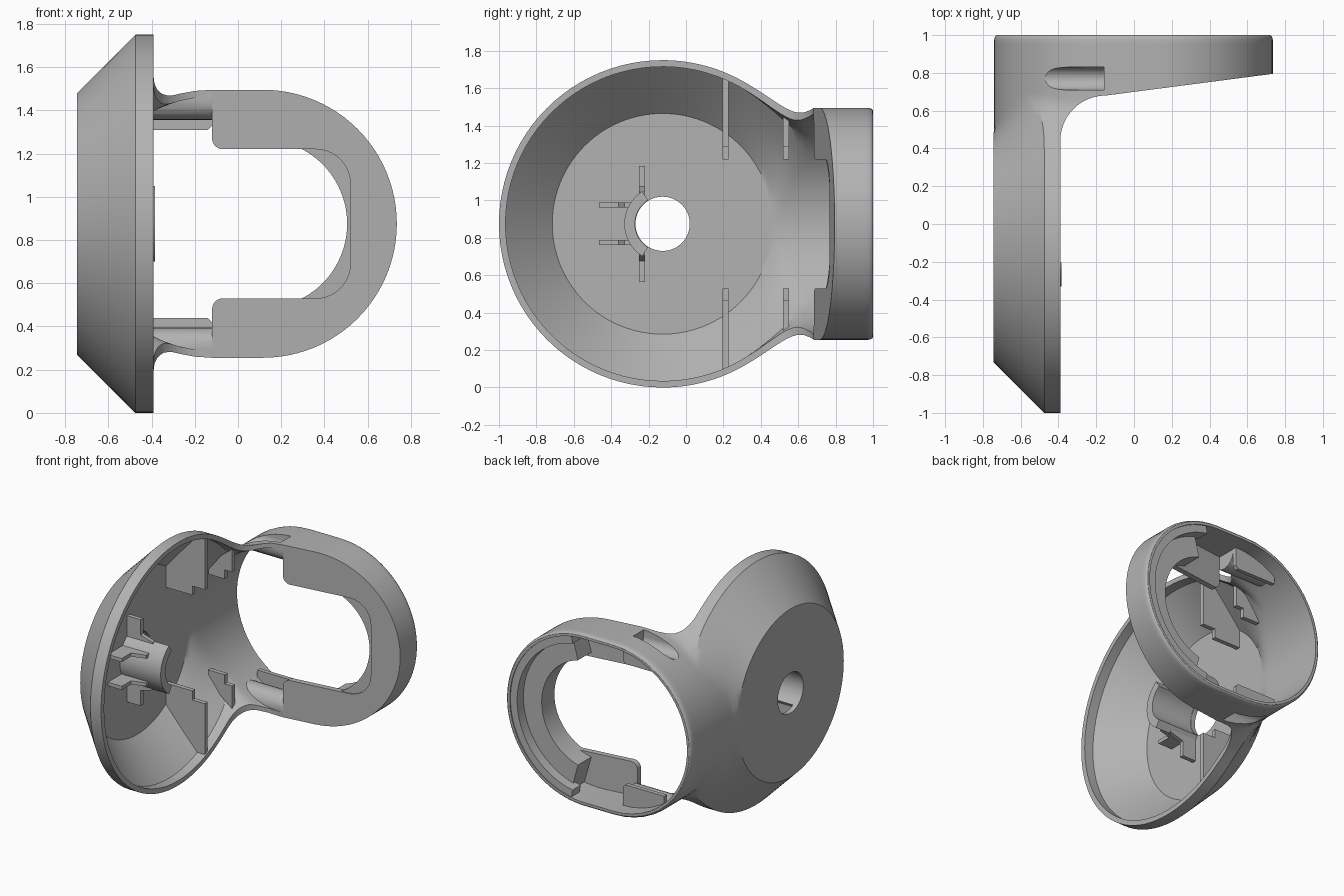
import bpy, bmesh, math

if "Cube" in bpy.data.objects:
    bpy.data.objects.remove(bpy.data.objects["Cube"])

YC, ZC = -0.125, 0.875          # bowl axis
XL, XR, YB = -0.12, 0.115, 1.0  # ring end centres, back plane

grey = bpy.data.materials.new("plain_grey")
grey.diffuse_color = (0.45, 0.45, 0.45, 1)
grey.use_nodes = True
grey.node_tree.nodes["Principled BSDF"].inputs["Base Color"].default_value = grey.diffuse_color


def finish(name, bm):
    bmesh.ops.remove_doubles(bm, verts=bm.verts, dist=1e-5)
    bmesh.ops.recalc_face_normals(bm, faces=bm.faces)
    me = bpy.data.meshes.new(name)
    bm.to_mesh(me)
    bm.free()
    me.materials.append(grey)
    ob = bpy.data.objects.new(name, me)
    bpy.context.collection.objects.link(ob)
    return ob


def prism(name, pts, axis, lo, hi):
    """Extrude a 2D outline along an axis; lo/hi may depend on the first coordinate."""
    place = {'x': lambda u, v, t: (t, u, v), 'y': lambda u, v, t: (u, t, v),
             'z': lambda u, v, t: (u, v, t)}[axis]
    bm = bmesh.new()
    ends = []
    for e in (lo, hi):
        ends.append([bm.verts.new(place(u, v, e(u) if callable(e) else e)) for u, v in pts])
        bm.faces.new(ends[-1])
    n = len(pts)
    for i in range(n):
        j = (i + 1) % n
        bm.faces.new((ends[0][i], ends[0][j], ends[1][j], ends[1][i]))
    return finish(name, bm)


def arc(cx, cy, r, a0, a1, n):
    return [(cx + r * math.cos(math.radians(a0 + (a1 - a0) * i / n)),
             cy + r * math.sin(math.radians(a0 + (a1 - a0) * i / n))) for i in range(n + 1)]


def activate(ob):
    bpy.ops.object.select_all(action='DESELECT')
    ob.select_set(True)
    bpy.context.view_layer.objects.active = ob


def boolean(ob, cutter, op='DIFFERENCE'):
    m = ob.modifiers.new("cut", 'BOOLEAN')
    m.operation, m.object, m.solver = op, cutter, 'EXACT'
    activate(ob)
    bpy.ops.object.modifier_apply(modifier=m.name)
    bpy.data.objects.remove(cutter)


def smooth(ob):
    activate(ob)
    bpy.ops.object.shade_smooth_by_angle(angle=math.radians(30))


def section(y, xd, rd, rr, rt, inset=0.0):
    """Upper half outline (x, h) of the blended bowl and ring tube at depth y."""
    dy = y - YC
    def exit_radius(a):
        def inside(r):
            x, h = XL - r * math.cos(a), r * math.sin(a)
            return x >= xd - 1e-9 and math.hypot(dy, h) <= min(rr, rd + x - xd)
        if not inside(0):
            return 0
        lo, hi = 0, 1.5
        for _ in range(32):
            mid = (lo + hi) / 2
            lo, hi = (mid, hi) if inside(mid) else (lo, mid)
        return lo
    half = lambda r: math.sqrt(max(r * r - dy * dy, 0))
    a1 = max(math.atan2(half(rd), XL - xd), math.radians(12))
    a2 = max(math.atan2(half(rr), XL - (xd + rr - rd)), math.radians(45))
    angles = ([a1 * i / 9 for i in range(9)] + [a1 + (a2 - a1) * i / 8 for i in range(8)]
              + [a2 + (math.pi / 2 - a2) * i / 6 for i in range(7)])
    fade = min(1, max(0, (y - YC) / 0.35))
    pts = []
    for a in angles:
        b, k = exit_radius(a), 0.2 * math.sin(a) * fade + 1e-6
        r = max(b, rt) + max(k - abs(b - rt), 0) ** 2 / (4 * k)
        r = min(r, (XL - xd) / max(math.cos(a), 1e-6)) - inset
        pts.append((XL - r * math.cos(a), r * math.sin(a)))
    h = pts[-1][1]
    for i in range(25):
        t = math.pi / 2 * i / 24
        pts.append((XR + (rt - inset) * math.sin(t), h * math.cos(t) if i < 24 else 0))
    return pts


def body_solid(name, dims, ys):
    bm = bmesh.new()
    def skin(rows, closed):
        vs = [[bm.verts.new(p) for p in r] for r in rows]
        n = len(vs[0])
        for r, s in zip(vs, vs[1:]):
            for i in range(n if closed else n - 1):
                j = (i + 1) % n
                bm.faces.new((r[i], r[j], s[j], s[i]))
        return vs
    # round half of the bowl
    prof = section(YC, *dims)
    skin([[(x, YC - h * math.sin(math.pi * k / 48), ZC + h * math.cos(math.pi * k / 48))
           for x, h in prof] for k in range(49)], False)
    # neck and ring half
    rows = []
    for y, inset in ys:
        p = section(y, *dims, inset)
        rows.append([(x, y, ZC + h) for x, h in p] + [(x, y, ZC - h) for x, h in p[-2:0:-1]])
    bm.faces.new(skin(rows, True)[-1])
    return finish(name, bm)


# Hollow bowl that flows into the ring
N = 44
ys = lambda end: [(YC + (end - YC) * i / N, 0) for i in range(N + 1)]
body = body_solid("bowl_and_ring", (-0.745, 0.605, 0.875, 0.62),
                  ys(0.975) + [(0.988, 0.003), (0.996, 0.008), (YB, 0.014)])
cavity = body_solid("cavity", (-0.71, 0.59, 0.84, 0.588), ys(1.03))
for s in (1, -1):   # pin channel bulges left inside
    boolean(cavity, prism("bulge", arc(0.77, ZC + s * 0.57, 0.09, 0, 345, 23), 'x', -0.62, -0.121))
boolean(body, cavity)

# Side profile trimming: open bowl front, fillet, sloping ring front
front = lambda x: 0.795 + 0.13 * (x - 0.735)
trim = ([(-0.9, -1.2), (-0.39, -1.2)] + arc(-0.15, 0.44, 0.24, 180, 90, 16)
        + [(0.95, front(0.95)), (0.95, 1.2), (-0.9, 1.2)])
boolean(body, prism("trim", trim, 'z', -0.3, 2.1), 'INTERSECT')

# Pin channels and the axle hole
for s in (1, -1):
    slot = arc(0.77, ZC + s * 0.57, 0.06, 180, 180 + s * 180, 16)
    slot += [(0.83, ZC + s * 0.8), (0.71, ZC + s * 0.8)]
    boolean(body, prism("slot", slot, 'x', -0.62, -0.16))
boolean(body, prism("axle_hole", arc(YC, ZC, 0.145, 0, 352.5, 47), 'x', -0.9, -0.6))
smooth(body)

# Front plate of the ring with its rounded opening
outer = [(-0.12, ZC - 0.605)] + arc(XR, ZC, 0.605, -90, 90, 40) + [(-0.12, ZC + 0.605)]
opening = (arc(-0.07, ZC + 0.395, 0.05, 180, 270, 6) + arc(0.36, ZC + 0.185, 0.16, 90, 0, 10)
           + arc(0.36, ZC - 0.185, 0.16, 0, -90, 10) + arc(-0.07, ZC - 0.395, 0.05, 90, 180, 6))
smooth(prism("ring_front_plate", outer + opening, 'y', front, lambda x: front(x) + 0.04))

# Thick end of the ring: crescent floor and raised rim
def crescent(name, r0, a, lo, hi):
    smooth(prism(name, arc(XR, ZC, 0.605, -a, a, 40) + arc(XR, ZC, r0, a, -a, 40), 'y', lo, hi))

crescent("ring_end_floor", 0.39, 75, lambda x: front(x) + 0.01, 0.92)
crescent("ring_end_rim", 0.535, 80, 0.9, 0.992)

# Ribs inside the bowl and neck, mirrored top and bottom
big = [(-0.725, 0.345), (-0.5, 0.345), (-0.5, 0.41), (-0.4, 0.41), (-0.4, 0.78),
       (-0.46, 0.785), (-0.725, 0.50)]
small = [(-0.6, 0.345), (-0.47, 0.345), (-0.47, 0.41), (-0.41, 0.41), (-0.41, 0.575),
         (-0.5, 0.505), (-0.6, 0.375)]
tab = [(-0.45, 0.435), (-0.14, 0.435), (-0.12, 0.455), (-0.12, 0.6), (-0.3, 0.57), (-0.45, 0.5)]
for s, side in ((1, "upper"), (-1, "lower")):
    for name, pts, y, w in (("bowl_rib", big, 0.21, 0.032), ("neck_rib", small, 0.535, 0.032),
                            ("ring_tab", tab, 0.875, 0.03)):
        prism(f"{side}_{name}", [(x, ZC + s * h) for x, h in pts], 'y', y - w / 2, y + w / 2)
    # small braces around the axle sleeve
    prism(f"{side}_upright_brace", [(-0.725, ZC + s * 0.13), (-0.5, ZC + s * 0.13),
          (-0.5, ZC + s * 0.17), (-0.6, ZC + s * 0.2), (-0.6, ZC + s * 0.31),
          (-0.725, ZC + s * 0.31)], 'y', -0.25, -0.22)
    prism(f"{side}_side_brace", [(-0.725, -0.28), (-0.5, -0.28), (-0.5, -0.33), (-0.6, -0.36),
          (-0.6, -0.465), (-0.725, -0.465)], 'z', ZC + s * 0.1 - 0.013, ZC + s * 0.1 + 0.013)

# Half-round axle sleeve
smooth(prism("axle_sleeve", arc(YC, ZC, 0.205, 122, 238, 16) + arc(YC, ZC, 0.148, 238, 122, 16),
             'x', -0.725, -0.385))
